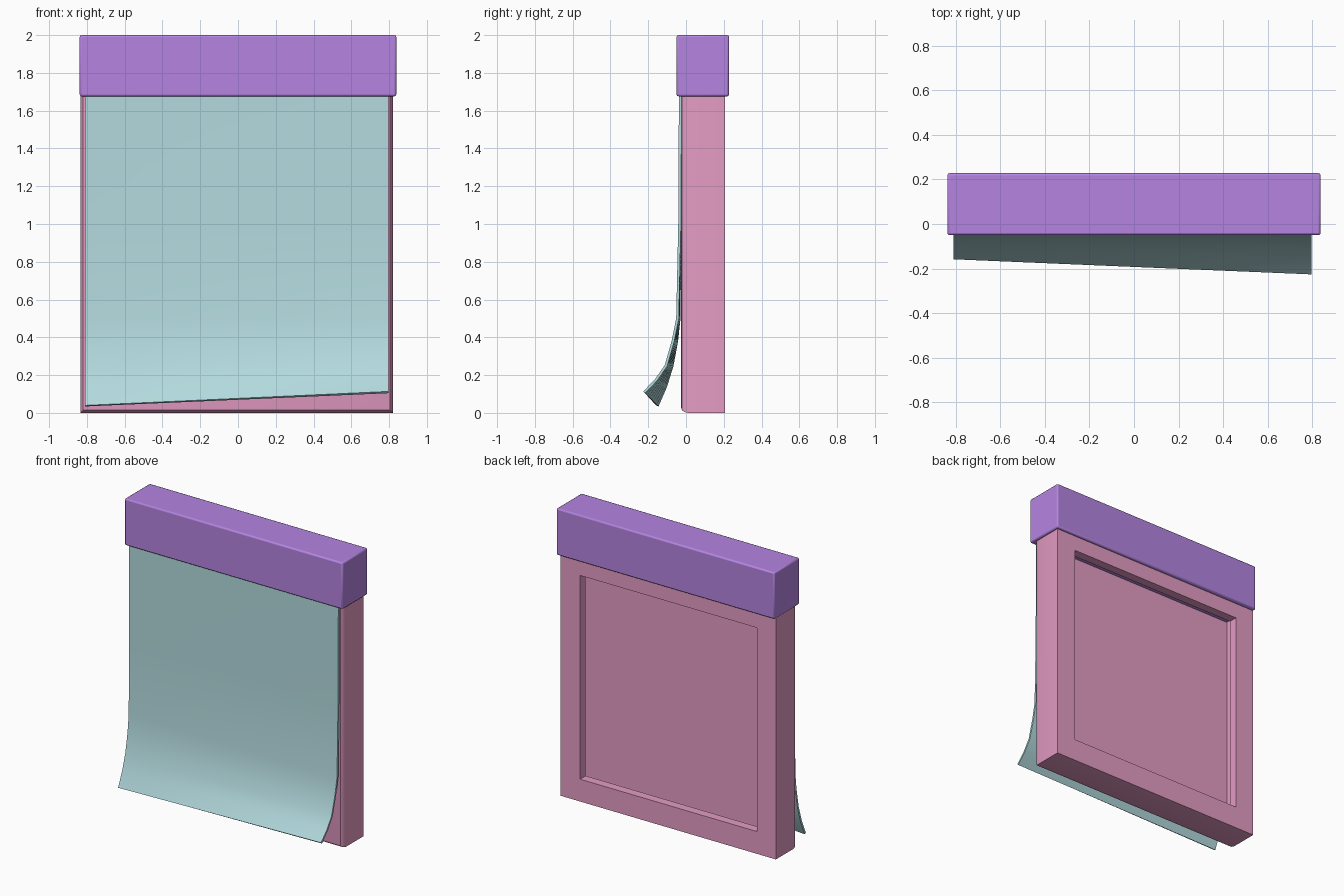
import bpy, bmesh, math

if "Cube" in bpy.data.objects:
    bpy.data.objects.remove(bpy.data.objects["Cube"])


def finish(bm, name, color, smooth=30):
    bmesh.ops.recalc_face_normals(bm, faces=bm.faces)
    me = bpy.data.meshes.new(name)
    bm.to_mesh(me)
    bm.free()
    ob = bpy.data.objects.new(name, me)
    bpy.context.collection.objects.link(ob)
    mat = bpy.data.materials.new(name + "_colour")
    mat.diffuse_color = color
    mat.use_nodes = True
    mat.node_tree.nodes["Principled BSDF"].inputs["Base Color"].default_value = mat.diffuse_color
    me.materials.append(mat)
    bpy.ops.object.select_all(action='DESELECT')
    ob.select_set(True)
    bpy.context.view_layer.objects.active = ob
    bpy.ops.object.shade_smooth_by_angle(angle=math.radians(smooth))
    return ob


def bridge_rings(bm, rings):
    """Joins rectangular rings (x0, x1, z0, z1, y) and caps both ends."""
    loops = [[bm.verts.new(p) for p in ((a, y, c), (b, y, c), (b, y, d), (a, y, d))]
             for a, b, c, d, y in rings]
    for l, m in zip(loops, loops[1:]):
        for i in range(4):
            j = (i + 1) % 4
            bm.faces.new((l[i], l[j], m[j], m[i]))
    bm.faces.new(loops[0])
    bm.faces.new(loops[-1])


# Backing frame: rounded front edges, hollow tray with a thin lip around the back
bm = bmesh.new()
rings = [(-0.835 + i, 0.82 - i, i, 1.85, y)
         for i, y in ((0.03, -0.026), (0.015, -0.022), (0.005, -0.01), (0.0, 0.01))]
rings += [(-0.835, 0.82, 0.0, 1.85, 0.206),
          (-0.69, 0.67, 0.155, 1.57, 0.206),
          (-0.69, 0.67, 0.155, 1.57, 0.145),
          (-0.80, 0.785, 0.035, 1.80, 0.145),
          (-0.80, 0.785, 0.035, 1.80, -0.018)]
bridge_rings(bm, rings)
finish(bm, "backing_frame", (0.78, 0.33, 0.55, 1))

# Header bar across the top, softly bevelled
bm = bmesh.new()
bridge_rings(bm, [(-0.838, 0.838, 1.676, 2.0, y) for y in (-0.05, 0.228)])
bar = finish(bm, "header_bar", (0.46, 0.23, 0.75, 1))
bev = bar.modifiers.new("bevel", 'BEVEL')
bev.width = 0.01
bev.segments = 2

# Hanging sheet: side profiles (y, z), lifting more on the right edge
left = [(-0.030, 1.8), (-0.032, 1.0), (-0.036, 0.5), (-0.049, 0.38),
        (-0.073, 0.25), (-0.107, 0.14), (-0.152, 0.037)]
right = [(-0.030, 1.8), (-0.034, 1.0), (-0.045, 0.5), (-0.069, 0.38),
         (-0.106, 0.25), (-0.158, 0.175), (-0.221, 0.109)]
bm = bmesh.new()
cols = 8
grid = []
for k in range(cols + 1):
    t = k / cols
    grid.append([bm.verts.new((-0.81 + 1.607 * t, a[0] + (b[0] - a[0]) * t,
                               a[1] + (b[1] - a[1]) * t))
                 for a, b in zip(left, right)])
for c, d in zip(grid, grid[1:]):
    for i in range(len(left) - 1):
        bm.faces.new((c[i], c[i + 1], d[i + 1], d[i]))
sheet = finish(bm, "hanging_sheet", (0.45, 0.70, 0.73, 1))
sol = sheet.modifiers.new("thickness", 'SOLIDIFY')
sol.thickness = 0.014
sol.offset = 0
split = sheet.modifiers.new("crisp_rim", 'EDGE_SPLIT')
split.split_angle = math.radians(40)
